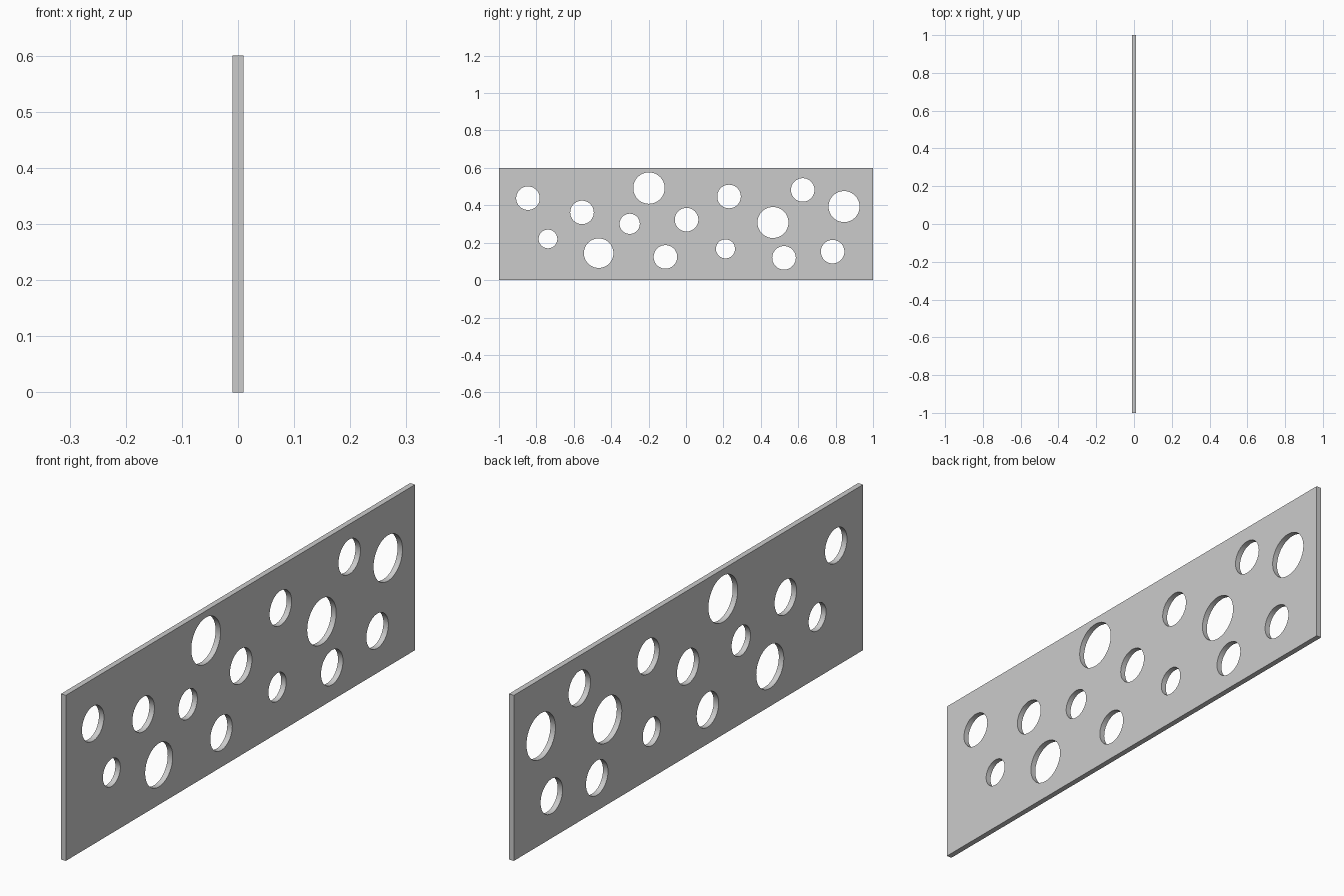
import bpy, bmesh, math
from mathutils import Matrix

if "Cube" in bpy.data.objects:
    bpy.data.objects.remove(bpy.data.objects["Cube"])

LENGTH, HEIGHT, THICK = 2.0, 0.6, 0.02

# Holes: (y, z, radius)
HOLES = [
    (-0.845, 0.438, 0.063), (-0.738, 0.220, 0.050), (-0.556, 0.362, 0.063),
    (-0.467, 0.144, 0.079), (-0.301, 0.301, 0.054), (-0.198, 0.492, 0.084),
    (-0.110, 0.124, 0.063), (0.003, 0.323, 0.063), (0.230, 0.447, 0.063),
    (0.211, 0.167, 0.051), (0.465, 0.308, 0.083), (0.524, 0.119, 0.063),
    (0.624, 0.482, 0.063), (0.845, 0.393, 0.083), (0.784, 0.152, 0.063),
]


def to_object(bm, name):
    mesh = bpy.data.meshes.new(name)
    bm.to_mesh(mesh)
    bm.free()
    obj = bpy.data.objects.new(name, mesh)
    bpy.context.collection.objects.link(obj)
    return obj


# Flat panel
bm = bmesh.new()
bmesh.ops.create_cube(bm, size=1, matrix=Matrix.Translation((0, 0, HEIGHT / 2))
                      @ Matrix.Diagonal((THICK, LENGTH, HEIGHT, 1)))
panel = to_object(bm, "perforated_panel")

# Round cutters lying along x
bm = bmesh.new()
for y, z, r in HOLES:
    bmesh.ops.create_cone(bm, cap_ends=True, segments=48, radius1=r, radius2=r, depth=0.1,
                          matrix=Matrix.Translation((0, y, z))
                          @ Matrix.Rotation(math.pi / 2, 4, 'Y'))
cutter = to_object(bm, "hole_cutter")
cutter.hide_render = True

# Punch the holes, then discard the cutter
mod = panel.modifiers.new("holes", 'BOOLEAN')
mod.operation = 'DIFFERENCE'
mod.solver = 'EXACT'
mod.object = cutter
bpy.context.view_layer.objects.active = panel
panel.select_set(True)
bpy.ops.object.modifier_apply(modifier=mod.name)
bpy.data.objects.remove(cutter)

# Smooth hole walls, sharp rims
bpy.ops.object.shade_smooth_by_angle(angle=math.radians(30))
